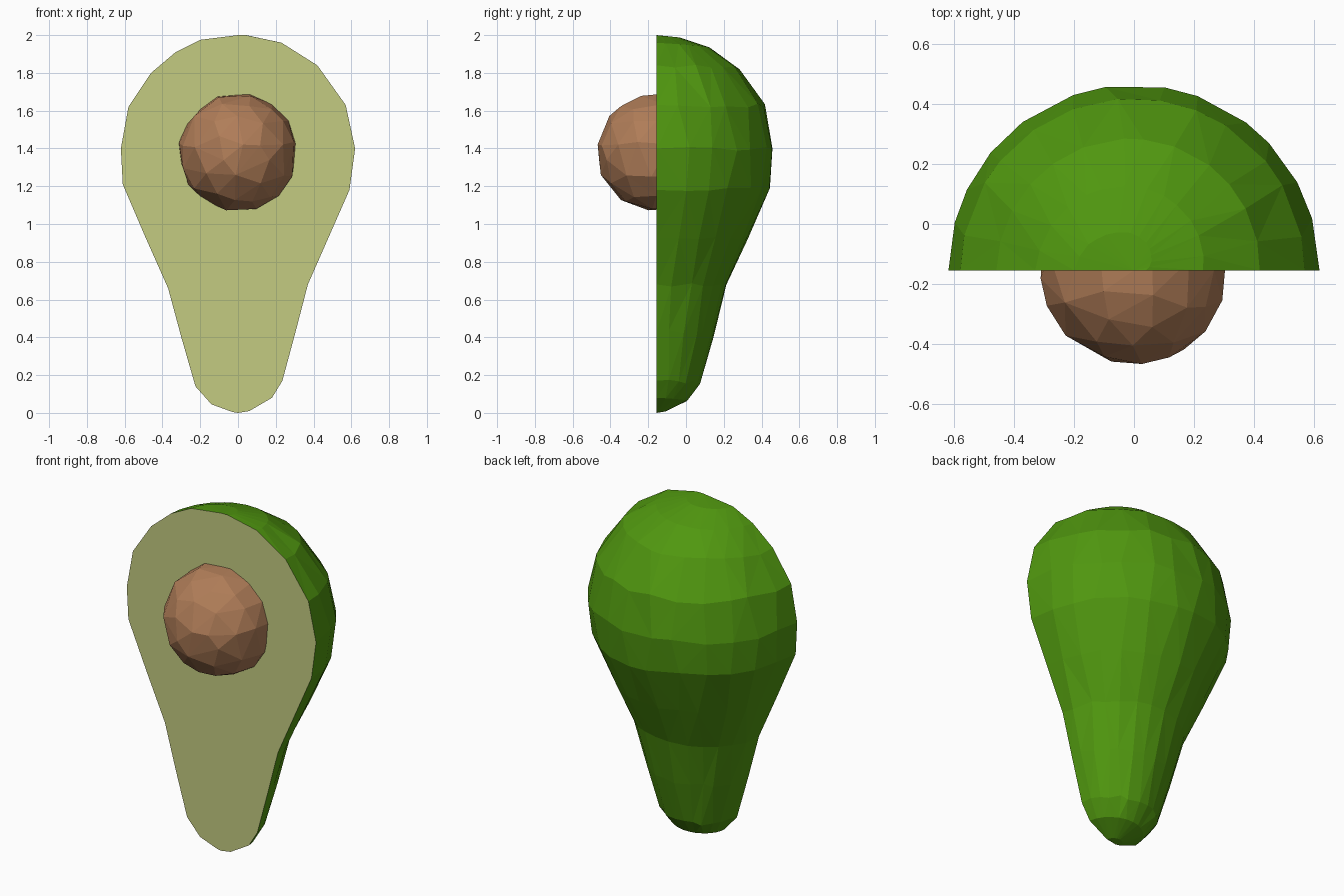
import bpy, bmesh, math, random
from mathutils import Vector

random.seed(4)
if "Cube" in bpy.data.objects:
    bpy.data.objects.remove(bpy.data.objects["Cube"])

FACE_Y = -0.155   # plane of the cut


def material(name, srgb):
    col = [((c / 255 + 0.055) / 1.055) ** 2.4 for c in srgb] + [1]
    m = bpy.data.materials.new(name)
    m.use_nodes = True
    m.diffuse_color = col
    m.node_tree.nodes["Principled BSDF"].inputs["Base Color"].default_value = col
    return m


def finish(bm, name, mats):
    me = bpy.data.meshes.new(name)
    bm.to_mesh(me)
    bm.free()
    ob = bpy.data.objects.new(name, me)
    bpy.context.collection.objects.link(ob)
    for m in mats:
        me.materials.append(m)
    return ob


skin = material("skin green", (80, 151, 15))
flesh = material("pale flesh", (196, 203, 129))
stone = material("stone brown", (176, 125, 88))

# Outline of each side (radius, height), blended around the back
LEFT = [(.04, 2), (.23, 1.96), (.42, 1.84), (.57, 1.63), (.62, 1.4), (.59, 1.18),
        (.48, .93), (.37, .68), (.305, .43), (.235, .17), (.18, .08), (.06, .01)]
RIGHT = [(.11, 1.995), (.2, 1.975), (.33, 1.91), (.46, 1.8), (.58, 1.62), (.62, 1.4),
         (.61, 1.21), (.37, .66), (.3, .4), (.225, .14), (.14, .045), (.03, .005)]
# Keep ring heights aligned across both sides
RIGHT = RIGHT[1:7] + [(.49, .93)] + RIGHT[7:]
SEG = 13

# Half fruit: half-turned profile with a flat cut face
bm = bmesh.new()
columns = []
for i in range(SEG + 1):
    t = i / SEG
    inner = 0 < i < SEG
    col = []
    for (ra, za), (rb, zb) in zip(LEFT, RIGHT):
        a = math.pi * t + (random.uniform(-.05, .05) if inner else 0)
        r, z = ra + (rb - ra) * t, za + (zb - za) * t
        z += random.uniform(-.012, .012) if inner and .1 < z < 1.9 else 0
        col.append(bm.verts.new((r * math.cos(a), FACE_Y + r * math.sin(a), z)))
    columns.append(col)
top = bm.verts.new((0, FACE_Y, 2))
bottom = bm.verts.new((0, FACE_Y, 0))
for a, b in zip(columns, columns[1:]):
    bm.faces.new((top, a[0], b[0]))
    bm.faces.new((bottom, b[-1], a[-1]))
    for k in range(len(a) - 1):
        bm.faces.new((a[k], a[k + 1], b[k + 1], b[k]))
cut = bm.faces.new([top] + columns[0] + [bottom] + columns[-1][::-1])
cut.material_index = 1
bmesh.ops.recalc_face_normals(bm, faces=bm.faces)
bmesh.ops.triangulate(bm, faces=[f for f in bm.faces if f is not cut])
finish(bm, "fruit_half", [skin, flesh])

# Stone: faceted ball, sliced where it meets the flesh
bm = bmesh.new()
bmesh.ops.create_icosphere(bm, subdivisions=3, radius=0.312)
for v in bm.verts:
    v.co *= random.uniform(.995, 1.005)
seed = finish(bm, "stone", [stone])
dec = seed.modifiers.new("facets", 'DECIMATE')
dec.ratio = 0.42
bpy.context.view_layer.update()
low = bpy.data.meshes.new_from_object(seed.evaluated_get(bpy.context.evaluated_depsgraph_get()))
seed.modifiers.clear()
bm = bmesh.new()
bm.from_mesh(low)
bmesh.ops.translate(bm, verts=bm.verts, vec=Vector((0, FACE_Y, 1.38)))
bmesh.ops.bisect_plane(bm, geom=bm.verts[:] + bm.edges[:] + bm.faces[:],
                       plane_co=(0, FACE_Y, 0), plane_no=(0, 1, 0), clear_outer=True)
bm.to_mesh(seed.data)
bm.free()
bpy.data.meshes.remove(low)
